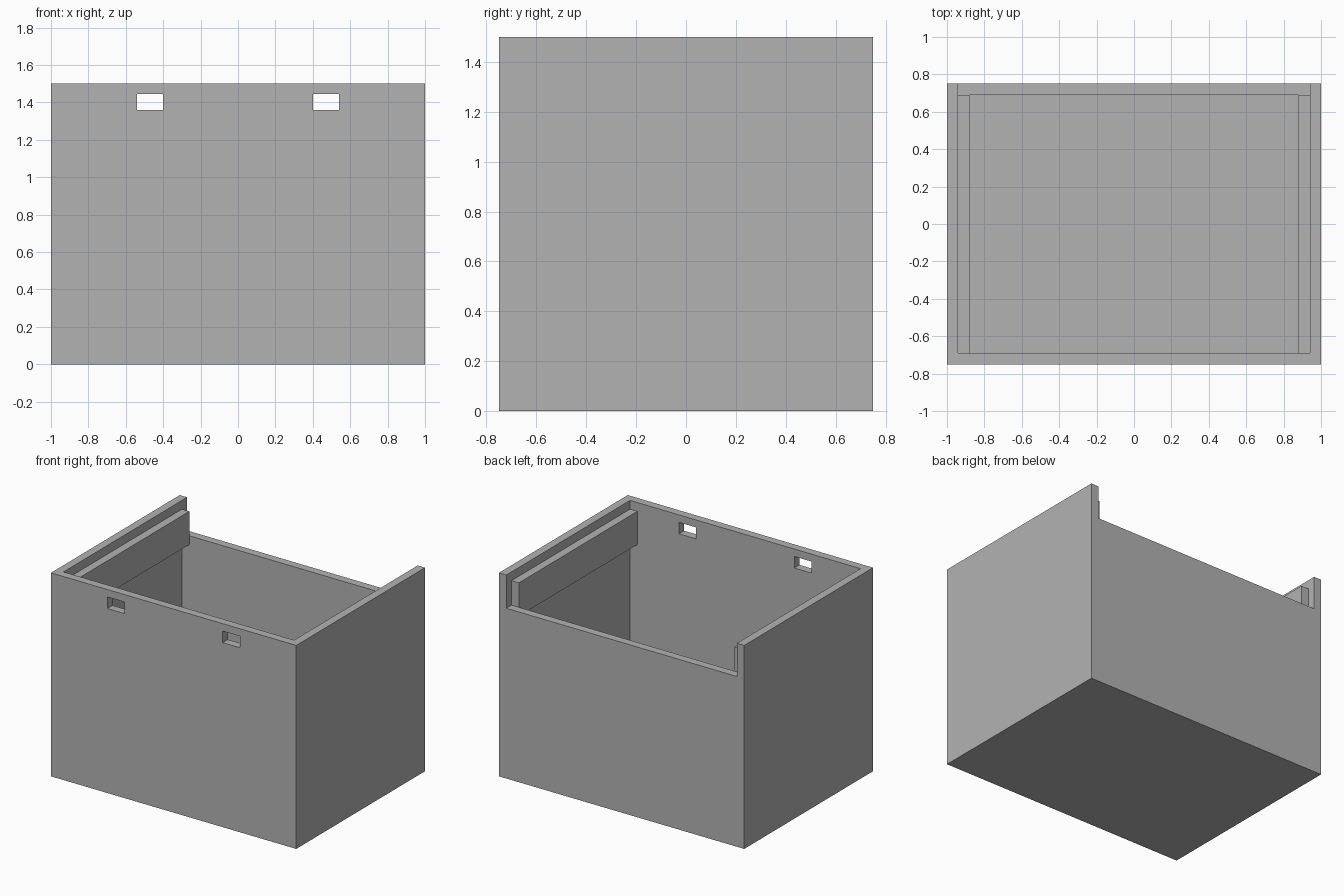
import bpy

default = bpy.data.objects.get("Cube")
if default:
    bpy.data.objects.remove(default, do_unlink=True)

WALL = 0.06
HX, HY, TOP = 1.0, 0.75, 1.5
IX, IY = HX - WALL, HY - WALL      # inner half sizes
BACK_TOP = 1.255                   # lowered back wall
RAIL_LOW, RAIL_TOP = 1.19, 1.435

grey = bpy.data.materials.new("plain grey")
grey.use_nodes = True
grey.diffuse_color = (0.45, 0.45, 0.45, 1)
bsdf = next(n for n in grey.node_tree.nodes if n.type == "BSDF_PRINCIPLED")
bsdf.inputs["Base Color"].default_value = grey.diffuse_color


def box(name, x, y, z):
    """Axis-aligned box from three (low, high) ranges."""
    spans = (x, y, z)
    corners = [(x[i], y[j], z[k]) for i in (0, 1) for j in (0, 1) for k in (0, 1)]
    faces = [(0, 1, 3, 2), (4, 6, 7, 5), (0, 4, 5, 1),
             (2, 3, 7, 6), (0, 2, 6, 4), (1, 5, 7, 3)]
    mesh = bpy.data.meshes.new(name)
    mesh.from_pydata(corners, [], faces)
    mesh.materials.append(grey)
    obj = bpy.data.objects.new(name, mesh)
    bpy.context.collection.objects.link(obj)
    return obj


def cut(target, cutter):
    """Subtract the cutter from the target and remove it."""
    cutter.hide_render = True
    mod = target.modifiers.new("cut", "BOOLEAN")
    mod.operation = "DIFFERENCE"
    mod.solver = "EXACT"
    mod.object = cutter
    bpy.context.view_layer.objects.active = target
    bpy.ops.object.modifier_apply(modifier=mod.name)
    bpy.data.objects.remove(cutter, do_unlink=True)


# Box shell: hollow, with the back wall lowered between the side walls
shell = box("box_shell", (-HX, HX), (-HY, HY), (0, TOP))
cut(shell, box("cavity_cutter", (-IX, IX), (-IY, IY), (WALL, TOP + 0.2)))
cut(shell, box("back_notch_cutter", (-IX, IX), (IY - 0.1, HY + 0.1), (BACK_TOP, TOP + 0.2)))

# Two small slots through the front wall
for low, high in ((-0.54, -0.4), (0.4, 0.54)):
    cut(shell, box("slot_cutter", (low, high), (-HY - 0.1, -IY + 0.1), (1.36, 1.445)))

# Lid rails along the inside of both side walls
box("left_rail", (IX - 0.06, IX), (-IY, IY), (RAIL_LOW, RAIL_TOP))
box("right_rail", (-IX, -IX + 0.06), (-IY, IY), (RAIL_LOW, RAIL_TOP))
